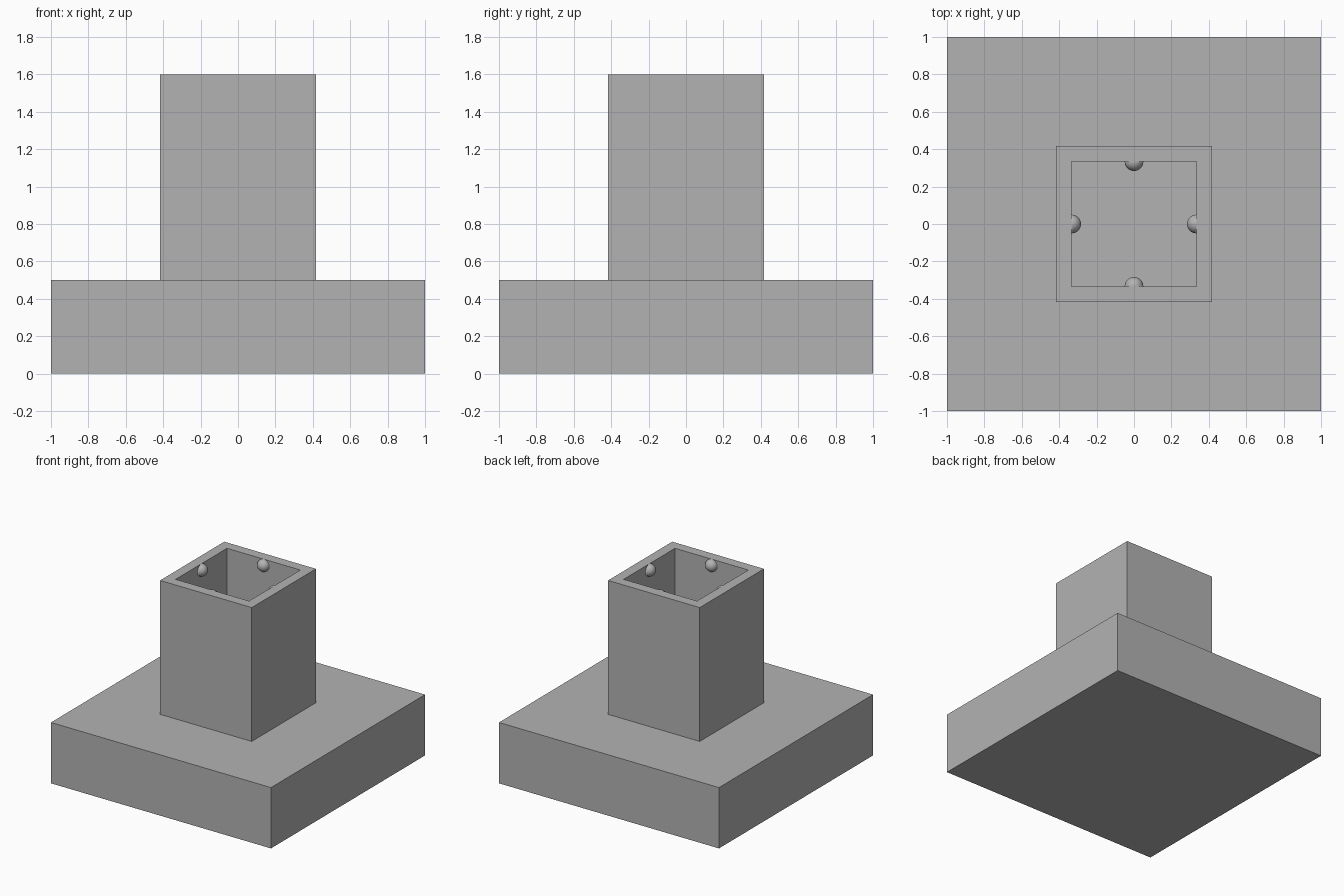
import bpy
import bmesh
from math import cos, sin, pi
from mathutils import Matrix, Vector

cube = bpy.data.objects.get("Cube")
if cube:
    bpy.data.objects.remove(cube, do_unlink=True)

# Overall sizes
BASE_HEIGHT = 0.5
POST_HEIGHT = 1.1
POST_HALF = 0.4167
WALL = 0.0833
BUMP_RADIUS = 0.05

# Single plain grey
grey = bpy.data.materials.new("plain_grey")
grey.use_nodes = True
colour = (0.45, 0.45, 0.45, 1)
grey.diffuse_color = colour
grey.node_tree.nodes["Principled BSDF"].inputs["Base Color"].default_value = colour


def add_object(name, bm):
    bmesh.ops.recalc_face_normals(bm, faces=bm.faces)
    mesh = bpy.data.meshes.new(name)
    bm.to_mesh(mesh)
    bm.free()
    mesh.materials.append(grey)
    obj = bpy.data.objects.new(name, mesh)
    bpy.context.collection.objects.link(obj)
    return obj


def inset(bm, face, thickness):
    bmesh.ops.inset_region(bm, faces=[face], thickness=thickness, use_even_offset=True)
    return face


def extrude(bm, face, height):
    result = bmesh.ops.extrude_discrete_faces(bm, faces=[face])
    new_face = result["faces"][0]
    bmesh.ops.translate(bm, verts=new_face.verts, vec=(0, 0, height))
    return new_face


# Square base with a hollow square post rising from its top
bm = bmesh.new()
bmesh.ops.create_cube(bm, size=1, matrix=Matrix.Translation((0, 0, BASE_HEIGHT / 2))
                      @ Matrix.Diagonal((2, 2, BASE_HEIGHT, 1)))
bm.normal_update()
top = max(bm.faces, key=lambda f: f.calc_center_median().z)
top = inset(bm, top, 1 - POST_HALF)
top = extrude(bm, top, POST_HEIGHT)
bm.normal_update()
top = inset(bm, top, WALL)
extrude(bm, top, -POST_HEIGHT)
add_object("base_and_socket_post", bm)

# Round catch bumps just below the rim, one on each inner wall
inner = POST_HALF - WALL
for i, side in enumerate(("left", "back", "right", "front")):
    angle = i * pi / 2
    centre = Vector((inner * cos(angle), inner * sin(angle),
                     BASE_HEIGHT + POST_HEIGHT - BUMP_RADIUS))
    bm = bmesh.new()
    bmesh.ops.create_uvsphere(bm, u_segments=32, v_segments=16, radius=BUMP_RADIUS,
                              matrix=Matrix.Translation(centre))
    # Keep only the half that stands out from the wall
    bmesh.ops.bisect_plane(bm, geom=bm.verts[:] + bm.edges[:] + bm.faces[:],
                           plane_co=centre, plane_no=(cos(angle), sin(angle), 0),
                           clear_outer=True)
    for face in bm.faces:
        face.smooth = True
    add_object(side + "_catch_bump", bm)
